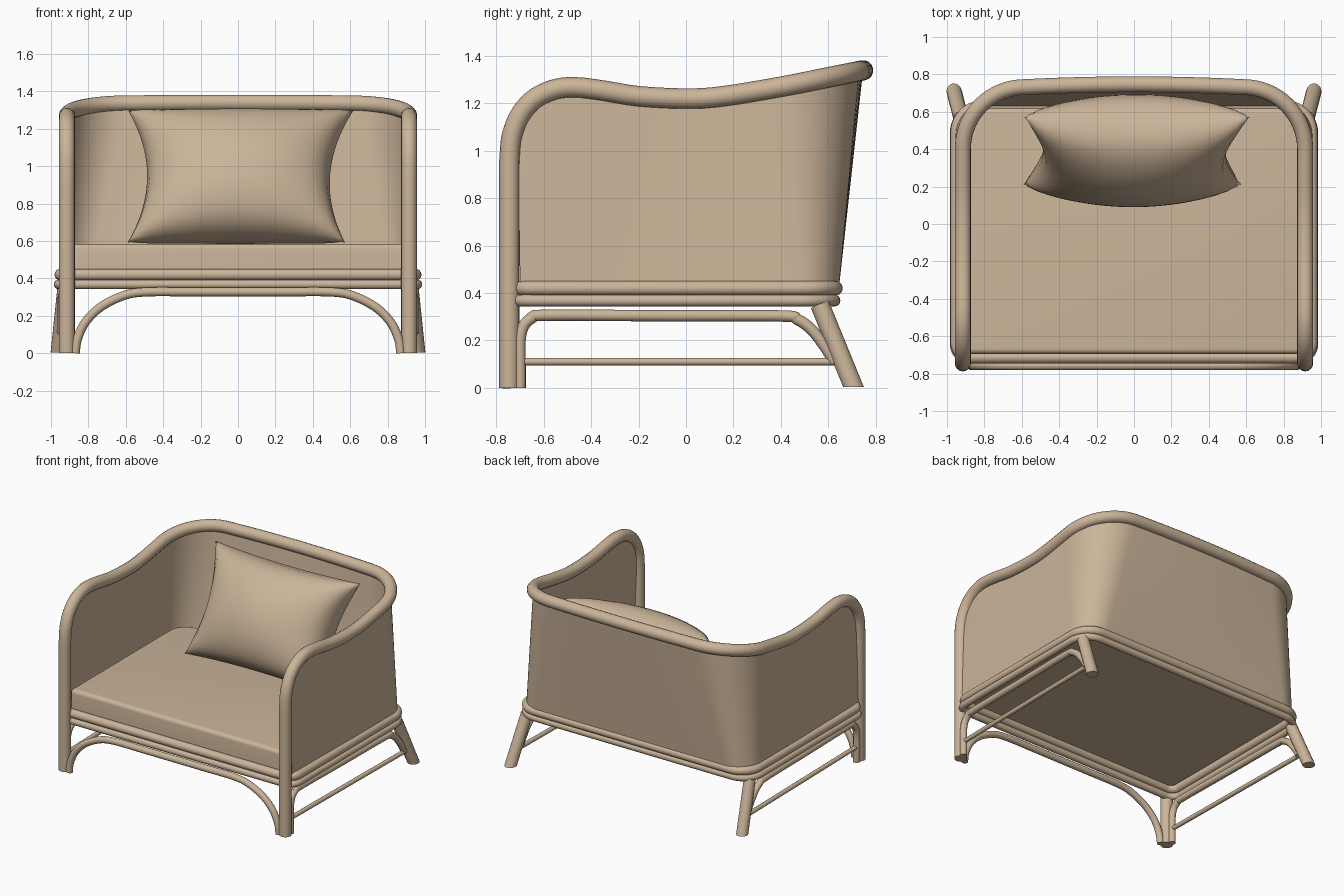
import bpy, bmesh, math
from mathutils import Vector, Matrix

if "Cube" in bpy.data.objects:
    bpy.data.objects.remove(bpy.data.objects["Cube"])

mat = bpy.data.materials.new("rattan")
mat.diffuse_color = (0.60, 0.46, 0.32, 1)
mat.use_nodes = True
mat.node_tree.nodes["Principled BSDF"].inputs["Base Color"].default_value = mat.diffuse_color


def smooth_path(pts, n=6):
    """Catmull-Rom through the points."""
    p = [Vector(q) for q in pts]
    p = [2 * p[0] - p[1]] + p + [2 * p[-1] - p[-2]]
    out = []
    for i in range(1, len(p) - 2):
        a, b, c, d = p[i - 1:i + 3]
        for k in range(n):
            t = k / n
            out.append(0.5 * (2 * b + (c - a) * t + (2 * a - 5 * b + 4 * c - d) * t * t
                              + (3 * b - a - 3 * c + d) * t ** 3))
    return out + [p[-2]]


def finish(name, mesh, angle=40):
    ob = bpy.data.objects.new(name, mesh)
    bpy.context.collection.objects.link(ob)
    mesh.materials.clear()
    mesh.materials.append(mat)
    bpy.ops.object.select_all(action='DESELECT')
    ob.select_set(True)
    bpy.context.view_layer.objects.active = ob
    bpy.ops.object.shade_smooth_by_angle(angle=math.radians(angle))
    return ob


def bm_object(name, bm, angle=40):
    mesh = bpy.data.meshes.new(name)
    bm.to_mesh(mesh)
    bm.free()
    return finish(name, mesh, angle)


def tube(name, pts, r, closed=False):
    cu = bpy.data.curves.new(name, 'CURVE')
    cu.dimensions = '3D'
    cu.twist_mode = 'MINIMUM'
    cu.bevel_depth, cu.bevel_resolution, cu.use_fill_caps = r, 6, True
    sp = cu.splines.new('POLY')
    sp.points.add(len(pts) - 1)
    for s, p in zip(sp.points, pts):
        s.co = (*p, 1)
    sp.use_cyclic_u = closed
    tmp = bpy.data.objects.new("tmp", cu)
    bpy.context.collection.objects.link(tmp)
    bpy.context.view_layer.update()
    mesh = bpy.data.meshes.new_from_object(tmp.evaluated_get(bpy.context.evaluated_depsgraph_get()))
    bpy.data.objects.remove(tmp)
    return finish(name, mesh, 50)


def u_plan(hw, y0, yb, r, bow=0.0):
    """Half of a U-shaped plan, from the front of one side to the middle of the back."""
    pts = [(hw, y0 + (yb - bow - r - y0) * i / 24) for i in range(24)]
    for i in range(17):
        a = math.pi / 2 * i / 16
        pts.append((hw - r + r * math.cos(a), yb - bow - r + r * math.sin(a)))
    for i in range(1, 9):
        t = i / 8
        pts.append(((hw - r) * (1 - t), yb - bow + bow * (1 - (1 - t) ** 2)))
    return pts


def mirror_path(half):
    return half + [Vector((-p[0], p[1], p[2])) for p in reversed(half[:-1])]


def round_rect(hw, y0, y1, rf, rb, z):
    pts = []
    for cx, cy, r, a0 in ((hw - rb, y1 - rb, rb, 0), (rb - hw, y1 - rb, rb, 90),
                          (rf - hw, y0 + rf, rf, 180), (hw - rf, y0 + rf, rf, 270)):
        for i in range(11):
            a = math.radians(a0 + 9 * i)
            pts.append(Vector((cx + r * math.cos(a), cy + r * math.sin(a), z)))
    return pts


# side profile of the arm and back rail (y, z)
profile = smooth_path([(0, -0.745, 0.96), (0, -0.735, 1.06), (0, -0.70, 1.15), (0, -0.64, 1.218),
                       (0, -0.56, 1.257), (0, -0.47, 1.268), (0, -0.35, 1.254), (0, -0.2, 1.23),
                       (0, 0, 1.22), (0, 0.15, 1.229), (0, 0.4, 1.27), (0, 0.6, 1.31), (0, 0.76, 1.342)])


def rail_z(y):
    for a, b in zip(profile, profile[1:]):
        if a.y <= y <= b.y:
            return a.z + (b.z - a.z) * (y - a.y) / max(b.y - a.y, 1e-6)
    return profile[-1].z


# continuous rail: front legs, arms and back
front = [Vector((0.915, -0.745, z)) for z in (0, 0.3, 0.6, 0.9)]
front += [Vector((0.915, p.y, p.z)) for p in profile if p.y < -0.46]
plan = u_plan(0.915, -0.71, 0.747, 0.33, 0.015)
half = front + [Vector((x, y, rail_z(y))) for x, y in plan if y > -0.44]
tube("front_legs_and_rail", mirror_path(half), 0.043)

# curved side and back panel, lofted between rail and hoop
top = mirror_path([Vector((x, y, rail_z(y))) for x, y in plan])
low = [Vector((x - 0.02 * max(0, -y), y, 0.42)) for x, y in u_plan(0.955, -0.70, 0.645, 0.17)]
bm = bmesh.new()
cols = [[bm.verts.new(b.lerp(t, k / 6)) for k in range(7)] for b, t in zip(mirror_path(low), top)]
for a, b in zip(cols, cols[1:]):
    for k in range(6):
        bm.faces.new((a[k], b[k], b[k + 1], a[k + 1]))
bmesh.ops.recalc_face_normals(bm, faces=bm.faces)
bmesh.ops.solidify(bm, geom=bm.faces[:], thickness=0.018)
bm_object("back_panel", bm)

# two hoops around the seat
tube("upper_hoop", round_rect(0.95, -0.714, 0.63, 0.08, 0.14, 0.42), 0.031, True)
tube("lower_hoop", round_rect(0.96, -0.722, 0.626, 0.08, 0.14, 0.368), 0.025, True)

# seat cushion with rounded top edge
bm = bmesh.new()
base = bm.faces.new([bm.verts.new(p) for p in round_rect(0.91, -0.695, 0.62, 0.03, 0.14, 0.43)])
ext = bmesh.ops.extrude_face_region(bm, geom=[base])['geom']
for v in ext:
    if isinstance(v, bmesh.types.BMVert):
        v.co.z = 0.585
bmesh.ops.recalc_face_normals(bm, faces=bm.faces)
rim = [e for e in bm.edges if all(v.co.z > 0.58 for v in e.verts)]
bmesh.ops.bevel(bm, geom=rim, offset=0.028, segments=5, profile=0.5, affect='EDGES')
bm_object("seat_cushion", bm, 35)

# front arch
arch = smooth_path([(0.87, -0.757, 0), (0.86, -0.757, 0.07), (0.82, -0.757, 0.16), (0.74, -0.757, 0.243),
                    (0.62, -0.757, 0.305), (0.5, -0.757, 0.327), (0.25, -0.757, 0.328), (0, -0.757, 0.328)])
tube("front_arch", mirror_path(arch), 0.024)

# back legs, side arches and stretchers
for s, side in ((1, "right"), (-1, "left")):
    leg = tube(f"{side}_back_leg", [(s * 0.925, 0.565, 0.35), (s * 0.962, 0.71, -0.005)], 0.041)
    for v in leg.data.vertices:  # foot cut level with the floor
        if v.co.z < 0.1:
            v.co += Vector((s * 0.037, 0.145, -0.355)) * ((v.co.z - 0.003) / 0.355)
    sp = [(-0.70, 0), (-0.70, 0.1), (-0.70, 0.2), (-0.685, 0.26), (-0.65, 0.294), (-0.59, 0.306),
          (-0.1, 0.304), (0.40, 0.303), (0.47, 0.288), (0.53, 0.245), (0.585, 0.175), (0.625, 0.11)]
    tube(f"{side}_arch", smooth_path([(s * (0.935 + 0.012 * y), y, z) for y, z in sp]), 0.024)
    tube(f"{side}_stretcher", [(s * 0.925, -0.70, 0.11), (s * 0.945, 0.65, 0.11)], 0.016)

# pillow: plump pinched cushion leaning on the back
N = 28
bm = bmesh.new()
for sgn in (1, -1):
    g = []
    for i in range(N + 1):
        u = 2 * i / N - 1
        row = []
        for j in range(N + 1):
            v = 2 * j / N - 1
            x = 0.635 * u * (1 - 0.19 * (1 - v * v)) + 0.0125 * v * (1 + u)
            h = 0.42 * v * (1 - 0.06 * (1 - u * u))
            t = sgn * 0.275 * max(0, (1 - u * u) * (1 - v * v)) ** 0.5
            row.append(bm.verts.new((x, -t, h)))
        g.append(row)
    for i in range(N):
        for j in range(N):
            bm.faces.new((g[i][j], g[i + 1][j], g[i + 1][j + 1], g[i][j + 1]))
bmesh.ops.remove_doubles(bm, verts=bm.verts, dist=1e-5)
for _ in range(4):
    bmesh.ops.smooth_vert(bm, verts=bm.verts, factor=0.5, use_axis_x=True, use_axis_y=True, use_axis_z=True)
bmesh.ops.recalc_face_normals(bm, faces=bm.faces)
bm.transform(Matrix.Translation((0.003, 0.392, 0.946)) @ Matrix.Rotation(math.radians(-27), 4, 'X'))
bm_object("pillow", bm, 120)
